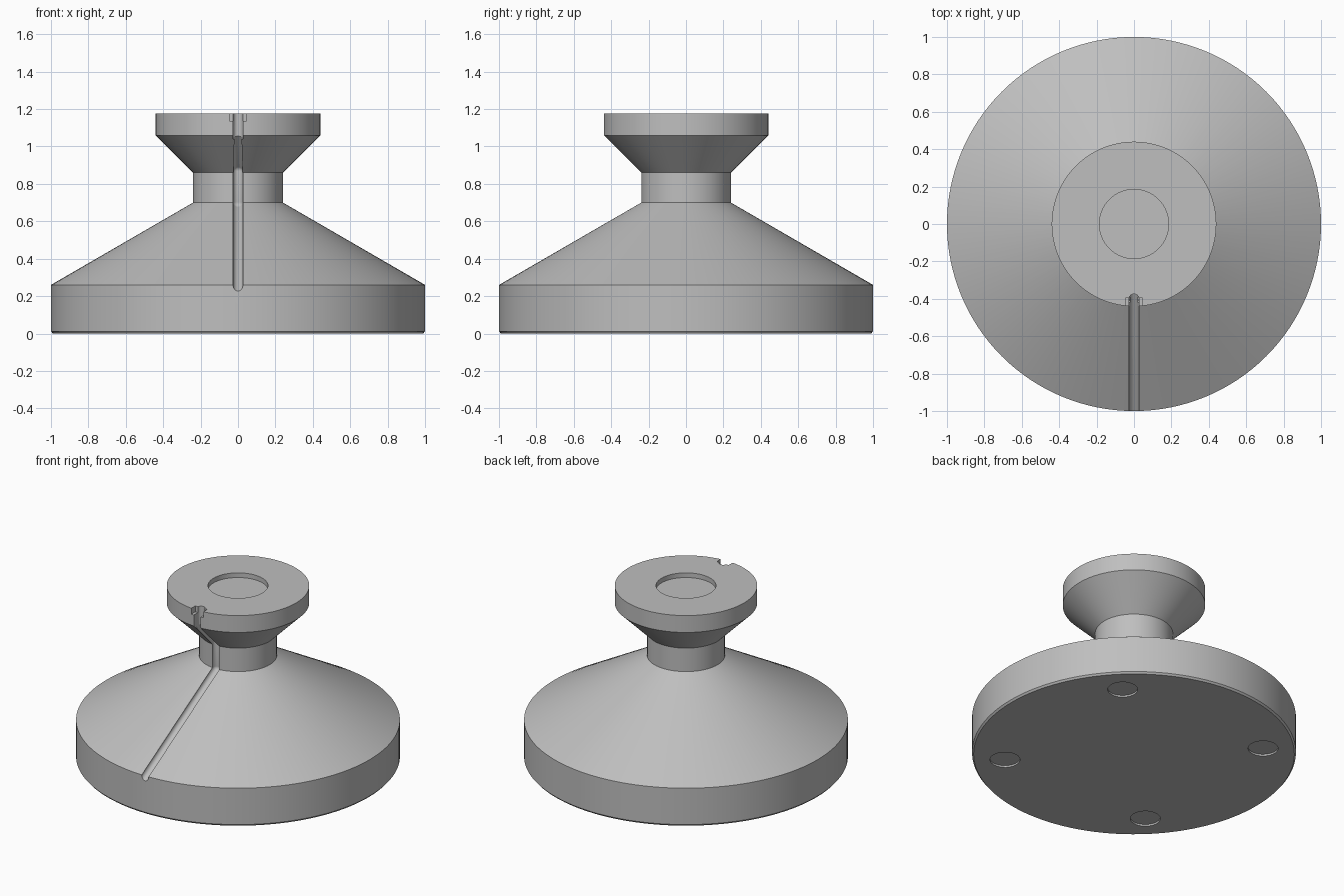
import bpy, bmesh, math
from mathutils import Vector, Matrix

cube = bpy.data.objects.get("Cube")
if cube:
    bpy.data.objects.remove(cube, do_unlink=True)

SEGMENTS = 128
grey = bpy.data.materials.new("matte grey")
grey.use_nodes = True
grey.diffuse_color = (0.52, 0.52, 0.52, 1)
grey.node_tree.nodes["Principled BSDF"].inputs["Base Color"].default_value = grey.diffuse_color


def make_object(name, bm):
    bmesh.ops.recalc_face_normals(bm, faces=bm.faces)
    mesh = bpy.data.meshes.new(name)
    bm.to_mesh(mesh)
    bm.free()
    obj = bpy.data.objects.new(name, mesh)
    bpy.context.collection.objects.link(obj)
    return obj


def lathe(name, profile):
    """Closed solid from (radius, height) points; the end rings are capped."""
    bm = bmesh.new()
    rings = []
    for r, z in profile:
        rings.append([bm.verts.new((r * math.cos(a), r * math.sin(a), z))
                      for a in (math.tau * i / SEGMENTS for i in range(SEGMENTS))])
    for low, high in zip(rings, rings[1:]):
        for i in range(SEGMENTS):
            j = (i + 1) % SEGMENTS
            bm.faces.new((low[i], low[j], high[j], high[i]))
    bm.faces.new(rings[0])
    bm.faces.new(rings[-1])
    return make_object(name, bm)


def rod(name, start, end, radius):
    """Cylinder between two points."""
    a, b = Vector(start), Vector(end)
    turn = (b - a).to_track_quat("Z", "Y").to_matrix().to_4x4()
    bm = bmesh.new()
    bmesh.ops.create_cone(bm, cap_ends=True, segments=32, radius1=radius, radius2=radius,
                          depth=(b - a).length, matrix=Matrix.Translation((a + b) / 2) @ turn)
    return make_object(name, bm)


def ball(name, centre, radius):
    bm = bmesh.new()
    bmesh.ops.create_uvsphere(bm, u_segments=24, v_segments=12, radius=radius,
                              matrix=Matrix.Translation(centre))
    return make_object(name, bm)


def box(name, centre, size):
    bm = bmesh.new()
    bmesh.ops.create_cube(bm, size=1, matrix=Matrix.Translation(centre) @ Matrix.Diagonal((*size, 1)))
    return make_object(name, bm)


# Turned body: base drum, cone, neck, flared collar and the top recess
body = lathe("stand_body", [
    (0.99, 0), (1, 0.012), (1, 0.26), (0.24, 0.7), (0.24, 0.86),
    (0.44, 1.06), (0.44, 1.175), (0.185, 1.175), (0.185, 1.143)])

# Cable channel down the front, following the outline
cutters = []
path = [(0, -1.02, 0.245), (0, -0.235, 0.7), (0, -0.235, 0.87), (0, -0.40, 1.045), (0, -0.40, 1.25)]
for i, (start, end) in enumerate(zip(path, path[1:])):
    cutters.append(rod(f"channel_cutter_{i}", start, end, 0.026))
    if i:
        cutters.append(ball(f"channel_bend_cutter_{i}", start, 0.0262))
# Open slot through the collar rim with side notches at the top
cutters.append(box("rim_slot_cutter", (0, -0.46, 1.13), (0.051, 0.12, 0.18)))
cutters.append(box("rim_notch_cutter", (0, -0.46, 1.185), (0.09, 0.13, 0.1)))

# Four shallow foot recesses underneath
for i in range(4):
    a = math.radians(45 + 90 * i)
    x, y = 0.8 * math.cos(a), 0.8 * math.sin(a)
    cutters.append(rod(f"foot_recess_cutter_{i}", (x, y, -0.05), (x, y, 0.012), 0.093))

for cutter in cutters:
    cutter.hide_render = True
    cut = body.modifiers.new(cutter.name, "BOOLEAN")
    cut.operation = "DIFFERENCE"
    cut.solver = "EXACT"
    cut.object = cutter

# Bake the cuts and discard the cutters
bpy.context.view_layer.update()
evaluated = body.evaluated_get(bpy.context.evaluated_depsgraph_get())
result = bpy.data.meshes.new_from_object(evaluated)
body.modifiers.clear()
body.data = result
for cutter in cutters:
    bpy.data.objects.remove(cutter, do_unlink=True)

result.materials.clear()
result.materials.append(grey)
for face in result.polygons:
    face.material_index = 0

# Smooth turned surfaces with crisp edges
bpy.ops.object.select_all(action="DESELECT")
body.select_set(True)
bpy.context.view_layer.objects.active = body
bpy.ops.object.shade_smooth_by_angle(angle=math.radians(25))
